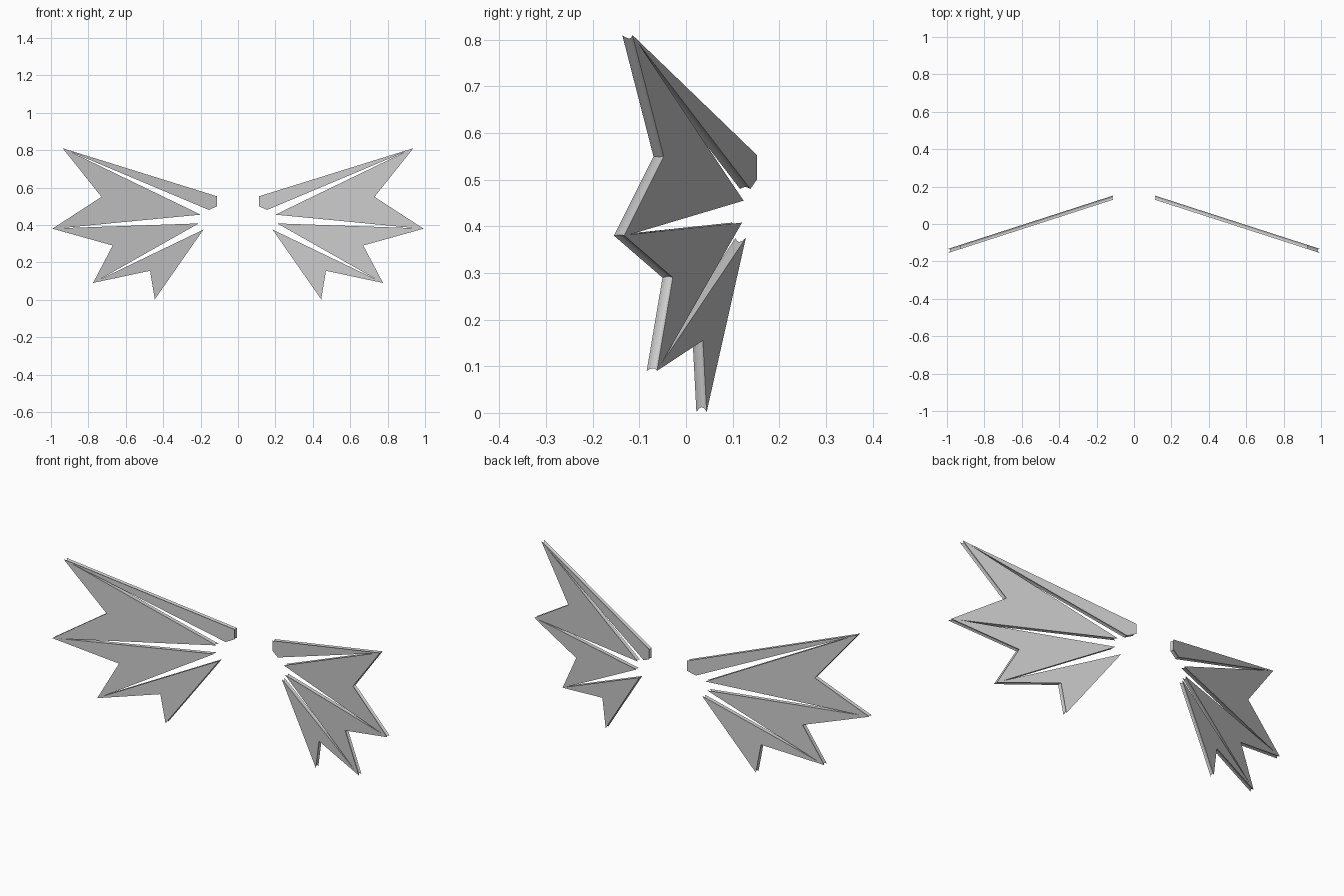
import bpy, bmesh, math
from mathutils import Vector

if "Cube" in bpy.data.objects:
    bpy.data.objects.remove(bpy.data.objects["Cube"], do_unlink=True)

grey = bpy.data.materials.new("plain grey")
grey.use_nodes = True
colour = (0.6, 0.6, 0.6, 1)
grey.diffuse_color = colour
grey.node_tree.nodes["Principled BSDF"].inputs["Base Color"].default_value = colour

THICK = 0.022      # front to back
PINCH = 0.004      # depth of the groove round the rim
SLOPE = -0.323     # backward sweep toward the root

# Wing silhouette (x, z): feather tips, notches between them, and roots
tips = [Vector(p) for p in ((0.937, 0.81), (0.992, 0.38), (0.775, 0.09))]
notches = [Vector(p) for p in ((0.73, 0.55), (0.67, 0.29), (0.47, 0.155))]
upper_roots = [Vector(p) for p in ((0.155, 0.48), (0.20, 0.455), (0.21, 0.408))]
lower_roots = [Vector(p) for p in ((0.20, 0.455), (0.21, 0.408), (0.185, 0.375))]
last_tip = Vector((0.445, 0.002))


def wing_outline():
    """Clockwise outline, with a long slit running out to each tip."""
    outer = [Vector((0.112, 0.50)), Vector((0.112, 0.553))]
    for tip, notch in zip(tips, notches):
        outer += [tip, notch]
    outer.append(last_tip)
    inner = []
    for tip, above, below in reversed(list(zip(tips, upper_roots, lower_roots))):
        slit_end = ((above + below) / 2).lerp(tip, 0.95)
        inner += [below, slit_end, above]
    # neighbouring slits share one root point
    points = outer + inner
    return [p for i, p in enumerate(points) if (p - points[i - 1]).length > 1e-4]


def inset(points, amount):
    """Move the outline inward with limited mitres."""
    result = []
    for i, p in enumerate(points):
        a = (p - points[i - 1]).normalized()
        b = (points[(i + 1) % len(points)] - p).normalized()
        na, nb = Vector((a.y, -a.x)), Vector((b.y, -b.x))
        mid = (na + nb).normalized()
        result.append(p + mid * amount / max(mid.dot(na), 0.3))
    return result


def make_wing(name, side):
    bm = bmesh.new()
    outline = wing_outline()
    rings = []
    steps = 4
    for k in range(steps + 1):
        t = k / steps
        ring = inset(outline, PINCH * math.sin(math.pi * t))
        rings.append([bm.verts.new((side * p.x,
                                    0.166 + SLOPE * p.x + THICK * (t - 0.0),
                                    p.y)) for p in ring])
    # front and back plates
    bm.faces.new(rings[0])
    bm.faces.new(rings[-1])
    # grooved rim
    n = len(outline)
    for r, s in zip(rings, rings[1:]):
        for i in range(n):
            j = (i + 1) % n
            bm.faces.new((r[i], r[j], s[j], s[i]))
    bmesh.ops.recalc_face_normals(bm, faces=bm.faces)
    mesh = bpy.data.meshes.new(name)
    bm.to_mesh(mesh)
    bm.free()
    mesh.materials.append(grey)
    wing = bpy.data.objects.new(name, mesh)
    bpy.context.collection.objects.link(wing)
    return wing


make_wing("left_wing", 1)
make_wing("right_wing", -1)
